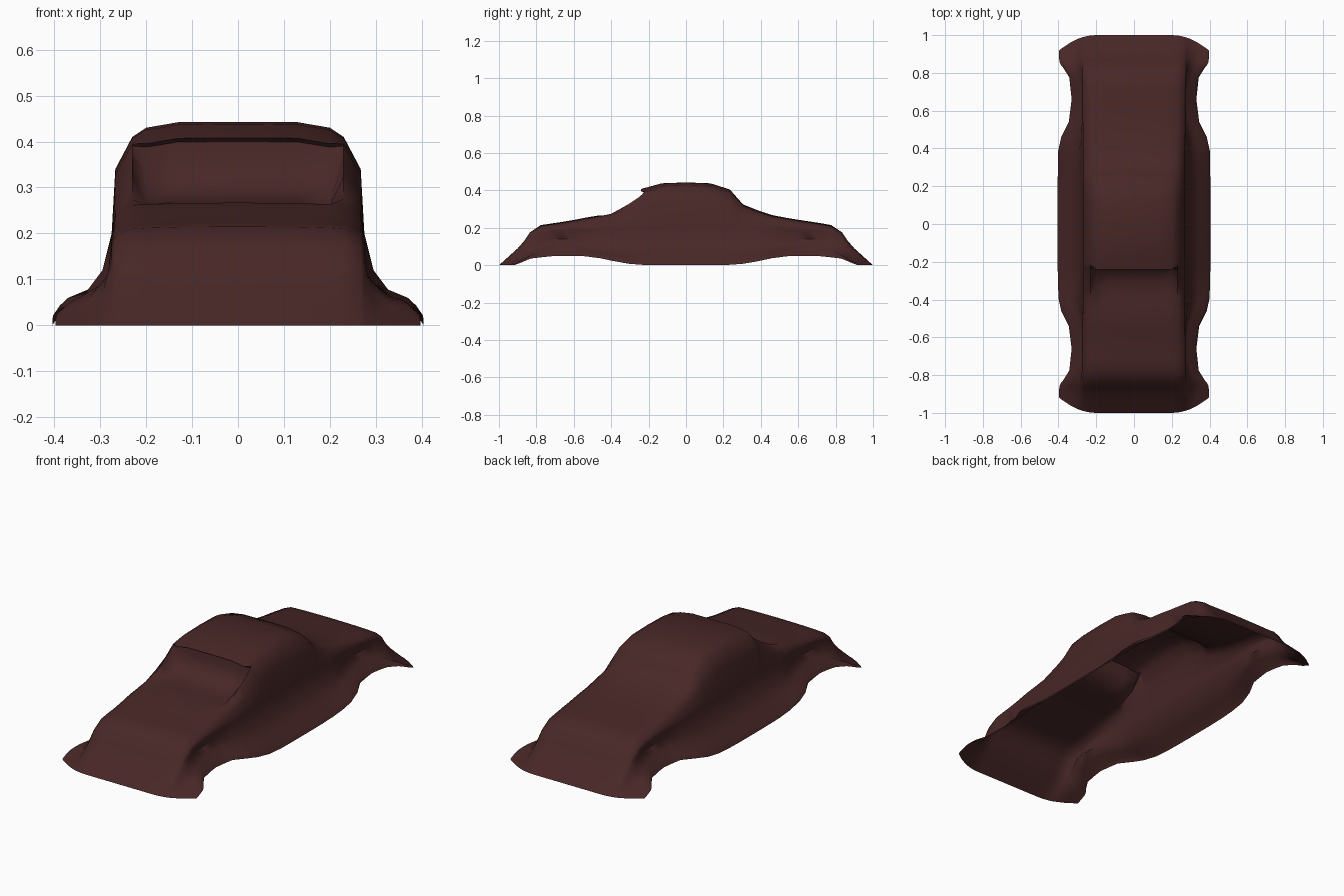
import bpy

# Hollow car-body shell: one sheet lofted from cross-sections along y


def interp(table, v):
    if v <= table[0][0]:
        return table[0][1]
    for (a, p), (b, q) in zip(table, table[1:]):
        if v <= b:
            return p + (q - p) * (v - a) / (b - a)
    return table[-1][1]


# half-width and height of the lower rim, by distance from the middle
RIM_X = [(0, .405), (.38, .403), (.46, .385), (.54, .345), (.66, .33),
         (.78, .343), (.83, .37), (.88, .393), (.92, .397), (1, .397)]
RIM_Z = [(.2, 0), (.33, .01), (.48, .042), (.56, .05), (.7, .05), (.85, .035), (1, 0)]
# pull-in of the wheel recesses
WELL = [(.40, 0), (.48, .4), (.56, .95), (.66, 1), (.74, .95), (.80, .5), (.87, 0)]

# stations: y and z on the centre line, y and z on the pillar line
ROWS = [(-1, 0, -1, 0), (-.95, .045, -.95, .045), (-.9, .09, -.9, .09),
        (-.865, .13, -.865, .13), (-.835, .175, -.835, .175), (-.775, .215, -.775, .21),
        (-.72, .223, -.72, .218), (-.66, .232, -.66, .225), (-.6, .242, -.6, .235),
        (-.54, .254, -.54, .247), (-.46, .267, -.46, .262), (-.385, .265, -.40, .275),
        (-.32, .272, -.31, .325), (-.25, .30, -.25, .365), (-.225, .35, -.235, .378),
        (-.22, .40, -.225, .39), (-.24, .408, -.215, .395),
        (-.13, .438, -.13, .407), (0, .443, 0, .41), (.13, .438, .13, .407),
        (.235, .405, .235, .38), (.265, .37, .265, .352), (.305, .325, .305, .312),
        (.38, .295, .38, .285), (.46, .268, .46, .26), (.54, .253, .54, .246),
        (.6, .243, .6, .236), (.66, .234, .66, .228), (.72, .225, .72, .219),
        (.775, .215, .775, .21), (.835, .175, .835, .175), (.865, .13, .865, .13),
        (.9, .09, .9, .09), (.95, .045, .95, .045), (1, 0, 1, 0)]


def half_section(yc, zc, ys, zs):
    a = abs(ys)
    rx, rz, w = interp(RIM_X, a), interp(RIM_Z, a), interp(WELL, a)
    k = min(1, zs / .21)                       # flattening at nose and tail
    roof = max(0, min(1, (zs - .25) / .15))    # 0 on hood/boot, 1 on the cabin
    edge = zs - (.015 + .055 * roof) * k
    side = min(edge - .02 * k, (.19 + .01 * roof) * k)
    pts = [(0, yc, zc), (.13, yc, zc - .001 * k), (.20, yc, zc - .003 * k - .01 * roof),
           (.23, ys, zs), (.267, ys, edge),
           (.275, ys, side),
           (.295 - .045 * w, ys, (.12 + .02 * w) * k),
           (.34 - .06 * w, ys, max(.06 * k + .04 * w * k, rz * .9)),
           (rx - .015, ys, rz + .022 * k), (rx, ys, rz)]
    out = []
    fade = max(0, (a - .8) / .2)
    sgn = 1 if ys > 0 else -1
    for x, y, z in pts:                        # round the plan corners
        y -= sgn * .08 * fade * max(0, (x - .2) / .195) ** 2
        out.append((x, y, max(z, 0)))
    return out


verts, faces = [], []
for row in ROWS:
    half = half_section(*row)
    verts += [(-x, y, z) for x, y, z in reversed(half[1:])] + half
n = 2 * len(half) - 1
for i in range(len(ROWS) - 1):
    for j in range(n - 1):
        b = i * n + j
        faces.append((b, b + 1, b + n + 1, b + n))

mesh = bpy.data.meshes.new("car_body_shell")
mesh.from_pydata(verts, [], faces)
mesh.validate()
mesh.update()
body = bpy.data.objects.new("car_body_shell", mesh)
bpy.context.collection.objects.link(body)

paint = bpy.data.materials.new("dark maroon paint")
paint.diffuse_color = (.065, .02, .02, 1)
mesh.materials.append(paint)

bpy.context.view_layer.objects.active = body
body.select_set(True)
bpy.ops.object.shade_smooth_by_angle(angle=1.05)
